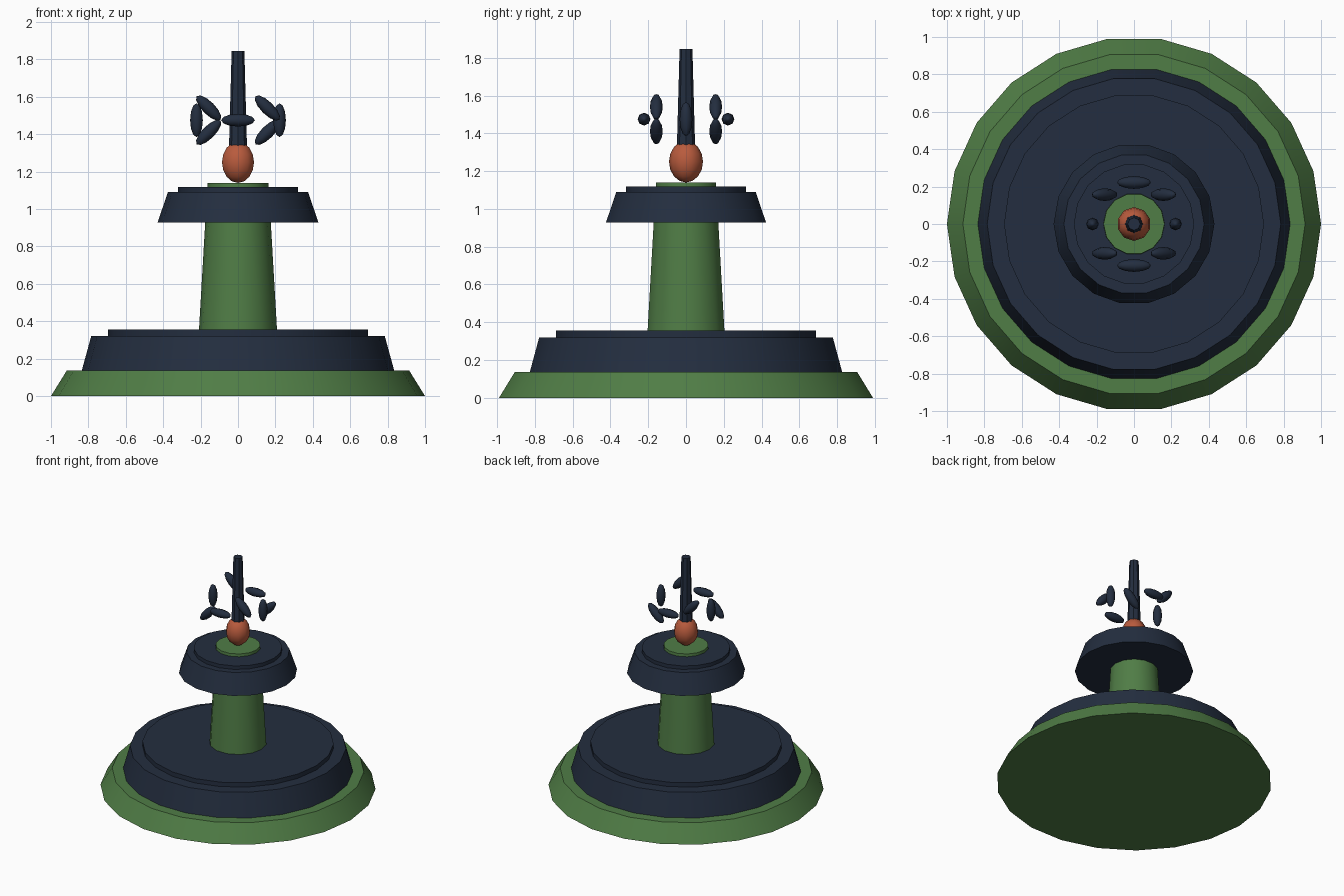
import bpy, math

if "Cube" in bpy.data.objects:
    bpy.data.objects.remove(bpy.data.objects["Cube"])


def mat(name, rgb):
    m = bpy.data.materials.new(name)
    m.diffuse_color = (*rgb, 1)
    m.use_nodes = True
    m.node_tree.nodes["Principled BSDF"].inputs["Base Color"].default_value = m.diffuse_color
    return m


GREEN = mat("moss green", (0.080, 0.205, 0.061))
NAVY = mat("dark navy", (0.017, 0.027, 0.050))
RUST = mat("terracotta", (0.485, 0.105, 0.047))


def finish(name, m, angle=40):
    o = bpy.context.object
    o.name = name
    o.data.materials.append(m)
    bpy.ops.object.shade_smooth_by_angle(angle=math.radians(angle))
    return o


def frustum(name, sides, r0, r1, z0, z1, m):
    # first corner is turned onto the +x axis
    bpy.ops.mesh.primitive_cone_add(vertices=sides, radius1=r0, radius2=r1, depth=z1 - z0,
                                    location=(0, 0, (z0 + z1) / 2),
                                    rotation=(0, 0, math.pi / 2))
    bpy.ops.object.transform_apply(location=False, rotation=True, scale=False)
    return finish(name, m)


def ball(name, seg, rings, scale, loc, rot, m):
    bpy.ops.mesh.primitive_uv_sphere_add(segments=seg, ring_count=rings, radius=1,
                                         location=loc, rotation=rot)
    bpy.context.object.scale = scale
    return finish(name, m, 50)


# stepped lower basin with its water surface
frustum("base_step", 22, 1.0, 0.915, 0, 0.137, GREEN)
frustum("lower_basin", 22, 0.835, 0.785, 0.137, 0.32, NAVY)
frustum("lower_water", 22, 0.695, 0.695, 0.32, 0.355, NAVY)

# column and upper basin
frustum("column", 14, 0.21, 0.163, 0.33, 1.14, GREEN)
frustum("upper_basin", 18, 0.43, 0.375, 0.928, 1.09, NAVY)
frustum("upper_water", 18, 0.322, 0.322, 1.09, 1.118, NAVY)

# finial and water jet
ball("finial", 10, 8, (0.09, 0.09, 0.11), (0, 0, 1.25), (0, 0, 0), RUST)
frustum("water_jet", 8, 0.049, 0.034, 1.30, 1.845, NAVY)

# ring of eight droplets, each turned further about y
for i in range(8):
    a = i * math.pi / 4
    ball(f"droplet_{i + 1}", 8, 6, (0.034, 0.034, 0.09),
         (0.222 * math.cos(a), 0.222 * math.sin(a), 1.475 - 0.065 * math.sin(2 * a)),
         (0, a, 0), NAVY)
